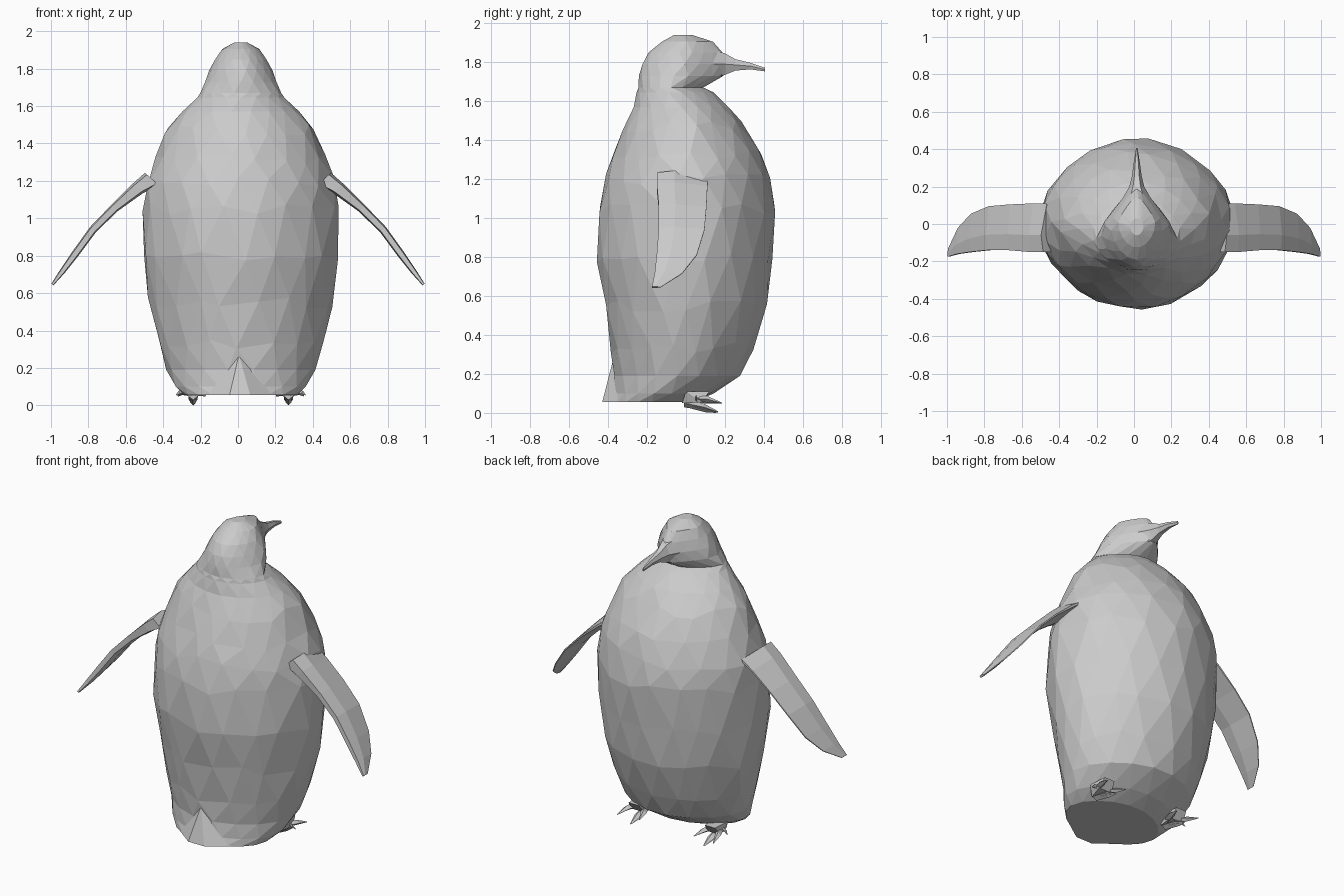
import bpy, bmesh, math, random
from mathutils import Vector

random.seed(4)
CX = 0.015  # body midline


def finish(name, bm):
    bmesh.ops.recalc_face_normals(bm, faces=bm.faces[:])
    mesh = bpy.data.meshes.new(name)
    bm.to_mesh(mesh)
    bm.free()
    obj = bpy.data.objects.new(name, mesh)
    bpy.context.collection.objects.link(obj)
    return obj


def loft(name, rings, stagger=False):
    """Skin a list of equal-length point rings and cap both ends."""
    bm = bmesh.new()
    rows = [[bm.verts.new(p) for p in ring] for ring in rings]
    n = len(rows[0])
    for k, (a, b) in enumerate(zip(rows, rows[1:])):
        for i in range(n):
            j = (i + 1) % n
            if not stagger:
                bm.faces.new((a[i], a[j], b[j], b[i]))
            elif k % 2 == 0:
                bm.faces.new((a[i], a[j], b[i]))
                bm.faces.new((a[j], b[j], b[i]))
            else:
                bm.faces.new((a[i], a[j], b[j]))
                bm.faces.new((a[i], b[j], b[i]))
    bm.faces.new(rows[0])
    bm.faces.new(rows[-1])
    return finish(name, bm)


def hull(name, points):
    bm = bmesh.new()
    for p in points:
        bm.verts.new(p)
    bmesh.ops.convex_hull(bm, input=bm.verts[:])
    return finish(name, bm)


# Body and head: height, half width, back y, front y, narrowing toward the face
PROFILE = [
    (0.055, 0.30, -0.39, 0.04, 0), (0.10, 0.35, -0.375, 0.14, 0),
    (0.19, 0.395, -0.37, 0.28, 0), (0.33, 0.44, -0.385, 0.345, 0),
    (0.55, 0.49, -0.415, 0.415, 0), (0.80, 0.52, -0.458, 0.44, 0),
    (1.05, 0.52, -0.447, 0.458, 0), (1.20, 0.505, -0.415, 0.43, 0),
    (1.32, 0.455, -0.375, 0.39, 0), (1.47, 0.40, -0.315, 0.305, 0),
    (1.57, 0.31, -0.27, 0.22, 0), (1.645, 0.235, -0.252, 0.14, 0.1),
    (1.67, 0.214, -0.245, 0.09, 0.2), (1.73, 0.192, -0.24, 0.19, 0.5),
    (1.79, 0.168, -0.225, 0.21, 0.55), (1.85, 0.138, -0.19, 0.185, 0.5),
    (1.905, 0.098, -0.125, 0.14, 0.4), (1.94, 0.035, -0.06, 0.03, 0),
]
SIDES = 18
body = []
for k, (z, w, y0, y1, taper) in enumerate(PROFILE):
    ring = []
    loose = 1 if 2 < k < 10 else 0  # uneven facets on the torso
    for i in range(SIDES):
        a = math.tau * (i + 0.5 * (k % 2) + loose * random.uniform(-0.22, 0.22)) / SIDES
        s = math.sin(a)
        slim = 1.01 - 0.03 * math.sin(2 * a) ** 2
        dz = loose * random.uniform(-0.03, 0.03)
        # follow the profile slope when a point slides up or down
        if dz:
            q = PROFILE[k + 1] if dz > 0 else PROFILE[k - 1]
            t = dz / (q[0] - z)
        else:
            q, t = PROFILE[k], 0
        ww, b0, b1 = w + (q[1] - w) * t, y0 + (q[2] - y0) * t, y1 + (q[3] - y1) * t
        x = CX + ww * slim * math.cos(a) * (1 - taper * max(0, s))
        ring.append((x, (b0 + b1) / 2 + (b1 - b0) / 2 * slim * s, z + dz))
    body.append(ring)
loft("body", body, stagger=True)

# Beak: y, half width, lower z, upper z
beak = []
for y, w, z0, z1 in [(0.12, 0.085, 1.71, 1.87), (0.20, 0.04, 1.735, 1.845),
                     (0.255, 0.026, 1.757, 1.815), (0.33, 0.016, 1.763, 1.797),
                     (0.405, 0.004, 1.753, 1.772)]:
    m = (z0 + z1) / 2
    beak.append([(CX + w, y, m), (CX + w * 0.5, y, z1), (CX - w * 0.5, y, z1),
                 (CX - w, y, m), (CX - w * 0.5, y, z0), (CX + w * 0.5, y, z0)])
loft("beak", beak)

# Tail wedge
hull("tail", [(CX - 0.01, -0.375, 0.27), (CX - 0.06, -0.43, 0.055), (CX + 0.05, -0.43, 0.055),
              (CX - 0.06, -0.375, 0.16), (CX + 0.06, -0.375, 0.16),
              (CX - 0.18, -0.34, 0.055), (CX + 0.18, -0.34, 0.055), (CX, -0.2, 0.055)])

# Flipper sections: centre x, centre z, back y, front y, thickness
FLIPPER = [(0.46, 1.21, -0.15, 0.11, 0.10), (0.535, 1.16, -0.15, 0.11, 0.075),
           (0.66, 1.055, -0.14, 0.105, 0.048), (0.775, 0.94, -0.14, 0.095, 0.042),
           (0.87, 0.81, -0.15, 0.055, 0.04), (0.94, 0.715, -0.16, -0.02, 0.03),
           (0.993, 0.645, -0.175, -0.13, 0.014)]
NORMAL = Vector((0.74, 0, 0.67))


def toe(name, side, start, knuckle, tip, r):
    """Tapered diamond-section toe ending in a claw."""
    rings = []
    for (x, y, z), w in ((start, r), (knuckle, r * 0.9), (tip, r * 0.15)):
        rings.append([(CX + side * (x + dx * w), y, z + dz * w)
                      for dx, dz in ((1, 0), (0, 0.8), (-1, 0), (0, -0.8))])
    loft(name, rings)


for side, label in ((1, "right"), (-1, "left")):
    rings = []
    for x, z, y0, y1, t in FLIPPER:
        ring = []
        for f, h in ((0, -0.35), (0, 0.35), (0.35, 0.5), (1, 0.08), (1, -0.08), (0.35, -0.5)):
            p = Vector((x, y0 + (y1 - y0) * f, z)) + NORMAL * t * h
            ring.append((p.x * side, p.y, p.z))
        rings.append(ring)
    loft(label + "_flipper", rings)

    # Foot pad with ankle, three front toes and a spur
    hull(label + "_foot", [(CX + side * x, y, z) for x, y, z in (
        (0.22, 0.0, 0.11), (0.31, 0.0, 0.11), (0.23, 0.12, 0.11), (0.30, 0.12, 0.11),
        (0.23, -0.02, 0.055), (0.28, -0.02, 0.05), (0.22, 0.08, 0.055), (0.31, 0.08, 0.055))])
    toe(label + "_middle_toe", side, (0.255, -0.01, 0.05), (0.255, 0.09, 0.03),
        (0.255, 0.165, 0.005), 0.026)
    toe(label + "_outer_toe", side, (0.28, 0.03, 0.075), (0.315, 0.11, 0.07),
        (0.335, 0.185, 0.05), 0.022)
    toe(label + "_inner_toe", side, (0.24, 0.03, 0.07), (0.21, 0.10, 0.065),
        (0.19, 0.17, 0.05), 0.022)
    toe(label + "_spur", side, (0.28, 0.06, 0.08), (0.32, 0.05, 0.075),
        (0.345, 0.06, 0.055), 0.016)
    # Claw reaching the ground
    toe(label + "_claw", side, (0.255, 0.03, 0.035), (0.255, 0.10, 0.016),
        (0.255, 0.155, 0.002), 0.018)
